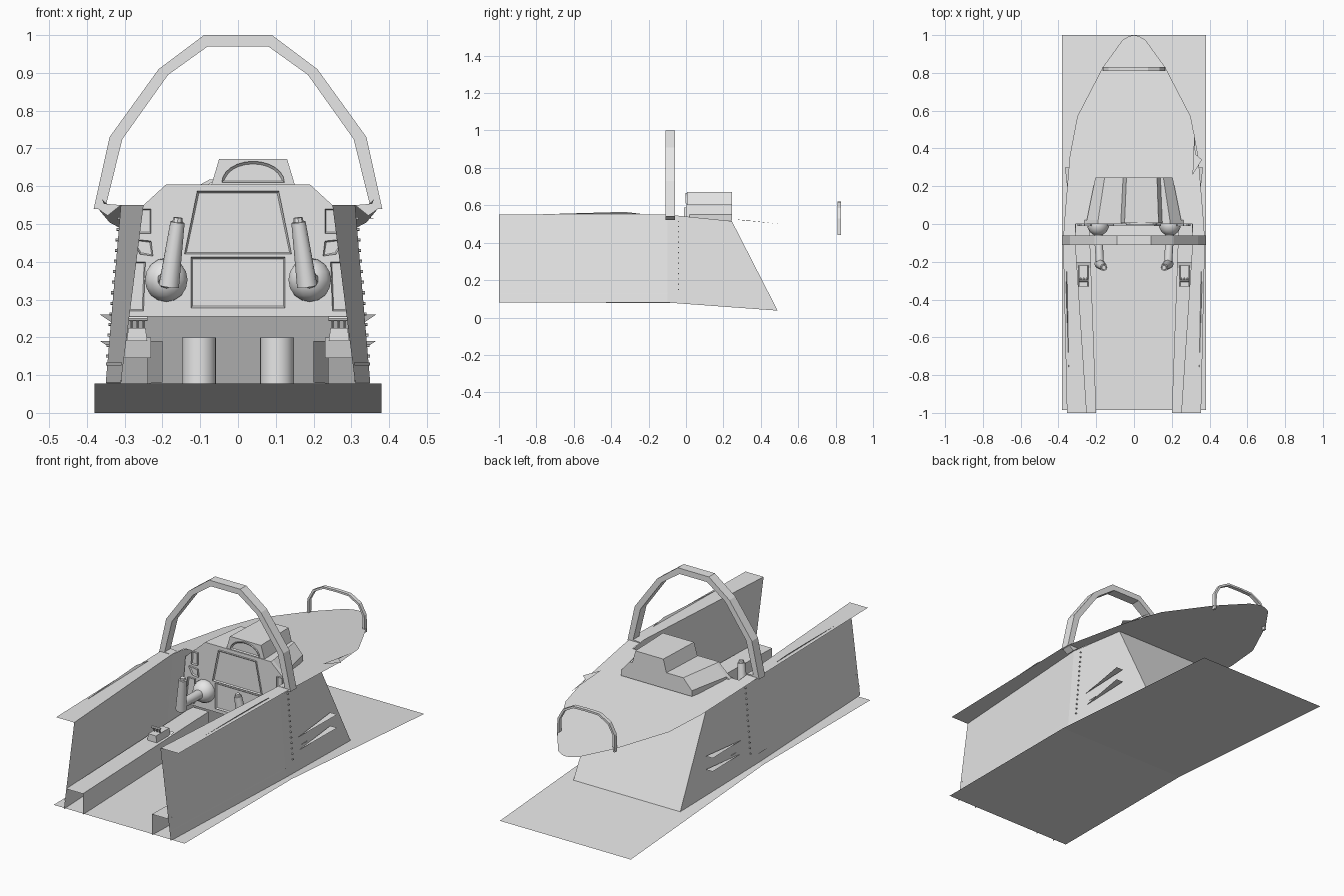
import bpy, bmesh, math
from mathutils import Vector

cube = bpy.data.objects.get("Cube")
if cube:
    bpy.data.objects.remove(cube, do_unlink=True)

grey = bpy.data.materials.new("light_grey")
grey.use_nodes = True
grey.diffuse_color = (0.8, 0.8, 0.8, 1)
grey.node_tree.nodes["Principled BSDF"].inputs["Base Color"].default_value = (0.8, 0.8, 0.8, 1)


def finish(name, bm, mirror=False, smooth=False, solid=True):
    if solid:
        bmesh.ops.recalc_face_normals(bm, faces=bm.faces)
    mesh = bpy.data.meshes.new(name)
    bm.to_mesh(mesh)
    bm.free()
    mesh.materials.append(grey)
    obj = bpy.data.objects.new(name, mesh)
    bpy.context.collection.objects.link(obj)
    if mirror:
        obj.modifiers.new("mirror", "MIRROR")
    if smooth:
        bpy.ops.object.select_all(action="DESELECT")
        obj.select_set(True)
        bpy.context.view_layer.objects.active = obj
        bpy.ops.object.shade_smooth_by_angle(angle=math.radians(40))
    return obj


def strip(name, row_a, row_b, mirror=True):
    """Open sheet of quads between two rows of points."""
    bm = bmesh.new()
    a = [bm.verts.new(p) for p in row_a]
    b = [bm.verts.new(p) for p in row_b]
    for i in range(len(a) - 1):
        bm.faces.new((a[i], a[i + 1], b[i + 1], b[i]))
    return finish(name, bm, mirror, solid=False)


def plate(name, points, mirror=False):
    """Single flat sheet."""
    bm = bmesh.new()
    bm.faces.new([bm.verts.new(p) for p in points])
    return finish(name, bm, mirror, solid=False)


def prism(name, outline, y0, y1, taper=1.0, cx=0.0, inset=0.0, mirror=False):
    """Outline in x and z run along y, with an optional recessed front."""
    bm = bmesh.new()
    front = [bm.verts.new((x, y0, z)) for x, z in outline]
    back = [bm.verts.new((cx + (x - cx) * taper, y1, z)) for x, z in outline]
    face = bm.faces.new(front)
    bm.faces.new(back[::-1])
    n = len(front)
    for i in range(n):
        j = (i + 1) % n
        bm.faces.new((front[j], front[i], back[i], back[j]))
    bmesh.ops.recalc_face_normals(bm, faces=bm.faces)
    if inset:
        bmesh.ops.inset_region(bm, faces=[face], thickness=inset, depth=0)
        for v in face.verts:
            v.co.y += 0.007
    return finish(name, bm, mirror)


def hoop(name, outer, inner, y0, y1):
    """Half arch of rectangular section, mirrored over the middle."""
    bm = bmesh.new()
    rings = [[bm.verts.new(p) for p in ((ox, y0, oz), (ox, y1, oz), (ix, y1, iz), (ix, y0, iz))]
             for (ox, oz), (ix, iz) in zip(outer, inner)]
    for a, b in zip(rings, rings[1:]):
        for i in range(4):
            j = (i + 1) % 4
            bm.faces.new((a[i], a[j], b[j], b[i]))
    bm.faces.new(rings[0])
    return finish(name, bm, True)


def rod(name, start, end, r0, r1, sides=10, mirror=True):
    a, b = Vector(start), Vector(end)
    bm = bmesh.new()
    bmesh.ops.create_cone(bm, cap_ends=True, segments=sides, radius1=r0, radius2=r1, depth=(b - a).length)
    turn = (b - a).to_track_quat("Z", "Y").to_matrix()
    for v in bm.verts:
        v.co = turn @ v.co + (a + b) / 2
    return finish(name, bm, mirror, smooth=True)


def deck_z(y):
    return 0.55 - 0.1 * max(0, y + 0.1)


# Floor sheet, bent down toward the nose
floor_line = [(-0.985, 0.078), (-0.1, 0.078), (1, 0)]
strip("floor", [(0.38, y, z) for y, z in floor_line], [(-0.38, y, z) for y, z in floor_line], False)

# Side walls and slanted bulkhead
low = [(0.31, -1, 0.08), (0.35, -0.1, 0.08), (0.31, 0.49, 0.037)]
top = [(0.25, -1, 0.55), (0.31, -0.1, 0.55), (0.3, 0.245, deck_z(0.245))]
strip("side_wall", low, top)
plate("bulkhead", [low[2], (-0.31, 0.49, 0.037), (-0.3, 0.245, top[2][2]), top[2]])

# Side rails and nose deck
rail_in = [(0.25, -1, 0.55), (0.31, -0.1, 0.55), (0.31, 0, deck_z(0))]
rail_out = [(0.355, -1, 0.55), (0.375, -0.1, 0.55), (0.37, 0, deck_z(0))]
strip("side_rail", rail_out, rail_in)
half = [(0.37, 0), (0.34, 0.36), (0.3, 0.57), (0.165, 0.83), (0.06, 0.975), (0.025, 0.995)]
strip("nose_deck", [(x, y, deck_z(y)) for x, y in half], [(0, y, deck_z(y)) for x, y in half])
plate("nose_tip", [(0.025, 0.995, 0.4405), (0, 1, 0.44), (-0.025, 0.995, 0.4405)])

# Thin trim blades on the rails, deck and walls
plate("rail_blade", [(0.345, -0.77, 0.552), (0.36, -0.33, 0.565), (0.355, -0.23, 0.553)], True)
plate("deck_blade", [(0.31, 0.26, 0.525), (0.36, 0.34, 0.515), (0.325, 0.37, 0.515), (0.32, 0.5, 0.5)])
strip("wall_seam", [(0.308, -1, 0.125), (0.35, -0.1, 0.125)], [(0.307, -1, 0.133), (0.349, -0.1, 0.133)])
for i in range(2):
    z = 0.17 + i * 0.07
    plate("wall_blade", [(0.335, 0.02, z), (0.365, 0.3, z + 0.02), (0.325, 0.3, z + 0.02)], True)

# Rivet row down each wall
for i in range(14):
    z = 0.15 + i * 0.028
    x = 0.355 - 0.085 * (z - 0.08)
    rod("wall_rivet", (x - 0.006, -0.04, z), (x + 0.001, -0.04, z), 0.004, 0.004, 6)

# Open-ended side consoles
c0, c1 = (0.2, -1, 0.08), (0.24, 0.1, 0.078)
strip("console_side", [c1, c0], [(0.24, 0.1, 0.19), (0.2, -1, 0.19)])
strip("console_top", [(0.2, -1, 0.19), (0.24, 0.1, 0.19)][::-1], [(0.297, -1, 0.19), (0.335, 0.1, 0.19)][::-1])
bpy.data.objects["console_top"].data.flip_normals()

# Throttle bases with levers
strip("throttle_base", [(0.23, -0.38, 0.145), (0.305, -0.38, 0.145)],
      [(0.23, -0.2, 0.2), (0.305, -0.2, 0.2)])
prism("throttle_block", [(0.24, 0.19), (0.295, 0.19), (0.29, 0.225), (0.245, 0.225)], -0.33, -0.22, mirror=True)
for i in range(3):
    x = 0.25 + i * 0.016
    rod("throttle_lever", (x, -0.28, 0.21), (x, -0.3, 0.25), 0.004, 0.004, 6)
rod("throttle_grip", (0.24, -0.3, 0.25), (0.29, -0.3, 0.25), 0.007, 0.007, 8)

# Instrument panel
dash = [(-0.325, 0.255), (0.325, 0.255), (0.305, 0.5), (0.25, 0.55), (0.19, 0.605),
        (-0.19, 0.605), (-0.25, 0.55), (-0.305, 0.5)]
prism("instrument_panel", dash, 0, 0.02)
prism("upper_screen", [(-0.142, 0.42), (0.142, 0.42), (0.108, 0.587), (-0.108, 0.587)], -0.01, 0, inset=0.007)
prism("lower_screen", [(-0.125, 0.278), (0.125, 0.278), (0.125, 0.412), (-0.125, 0.412)], -0.01, 0, inset=0.007)
small_screens = [
    [(0.23, 0.475), (0.265, 0.475), (0.262, 0.54), (0.23, 0.54)],
    [(0.225, 0.415), (0.26, 0.42), (0.28, 0.46), (0.23, 0.455)],
    [(0.25, 0.27), (0.3, 0.27), (0.285, 0.4), (0.245, 0.4)],
]
for outline in small_screens:
    prism("small_screen", outline, -0.01, 0, inset=0.005, mirror=True)

# Panel hood and raised sight housing
prism("panel_hood", [(-0.25, 0.52), (0.25, 0.52), (0.25, 0.55), (0.19, 0.605), (-0.19, 0.605), (-0.25, 0.55)],
      0.02, 0.245, taper=0.82)
prism("sight_housing", [(-0.07, 0.605), (0.15, 0.605), (0.13, 0.672), (-0.05, 0.672)], 0.005, 0.245, taper=0.9, cx=0.05)
arch = [(0.04 + 0.083 * math.cos(math.pi * i / 12), 0.61 + 0.056 * math.sin(math.pi * i / 12)) for i in range(13)]
prism("sight_window", arch, -0.004, 0.005, inset=0.007)

# Twin control sticks on ball mounts
bm = bmesh.new()
bmesh.ops.create_uvsphere(bm, u_segments=14, v_segments=8, radius=0.058)
for v in bm.verts:
    v.co += Vector((0.19, -0.005, 0.352))
finish("stick_ball", bm, True, smooth=True)
rod("stick_arm", (0.19, -0.04, 0.352), (0.18, -0.22, 0.365), 0.024, 0.022)
rod("stick_grip", (0.183, -0.21, 0.335), (0.16, -0.23, 0.505), 0.027, 0.019)
rod("stick_button", (0.16, -0.23, 0.505), (0.159, -0.231, 0.517), 0.014, 0.012, 8)

# Curved foot pedals
arc = [math.pi * i / 10 for i in range(11)]
feet = [(0.103 + 0.045 * math.cos(a), 0.3 - 0.045 * math.sin(a)) for a in arc]
strip("foot_pedal", [(x, y, 0.06) for x, y in feet][::-1], [(x, y, 0.2) for x, y in feet][::-1])
for p in bpy.data.objects["foot_pedal"].data.polygons:
    p.use_smooth = True

# Canopy hoop with angled feet
hoop("canopy_hoop",
     [(0.382, 0.54), (0.34, 0.73), (0.21, 0.91), (0.09, 1.0), (0, 1.0)],
     [(0.352, 0.54), (0.306, 0.725), (0.185, 0.895), (0.08, 0.97), (0, 0.97)], -0.11, -0.06)
prism("hoop_foot", [(0.31, 0.55), (0.345, 0.522), (0.378, 0.545), (0.37, 0.555)], -0.11, -0.06, mirror=True)

# Small hoop on the nose
hoop("nose_hoop",
     [(0.168, 0.44), (0.165, 0.53), (0.135, 0.585), (0.075, 0.618), (0, 0.62)],
     [(0.157, 0.44), (0.154, 0.528), (0.127, 0.577), (0.072, 0.608), (0, 0.61)], 0.81, 0.83)
